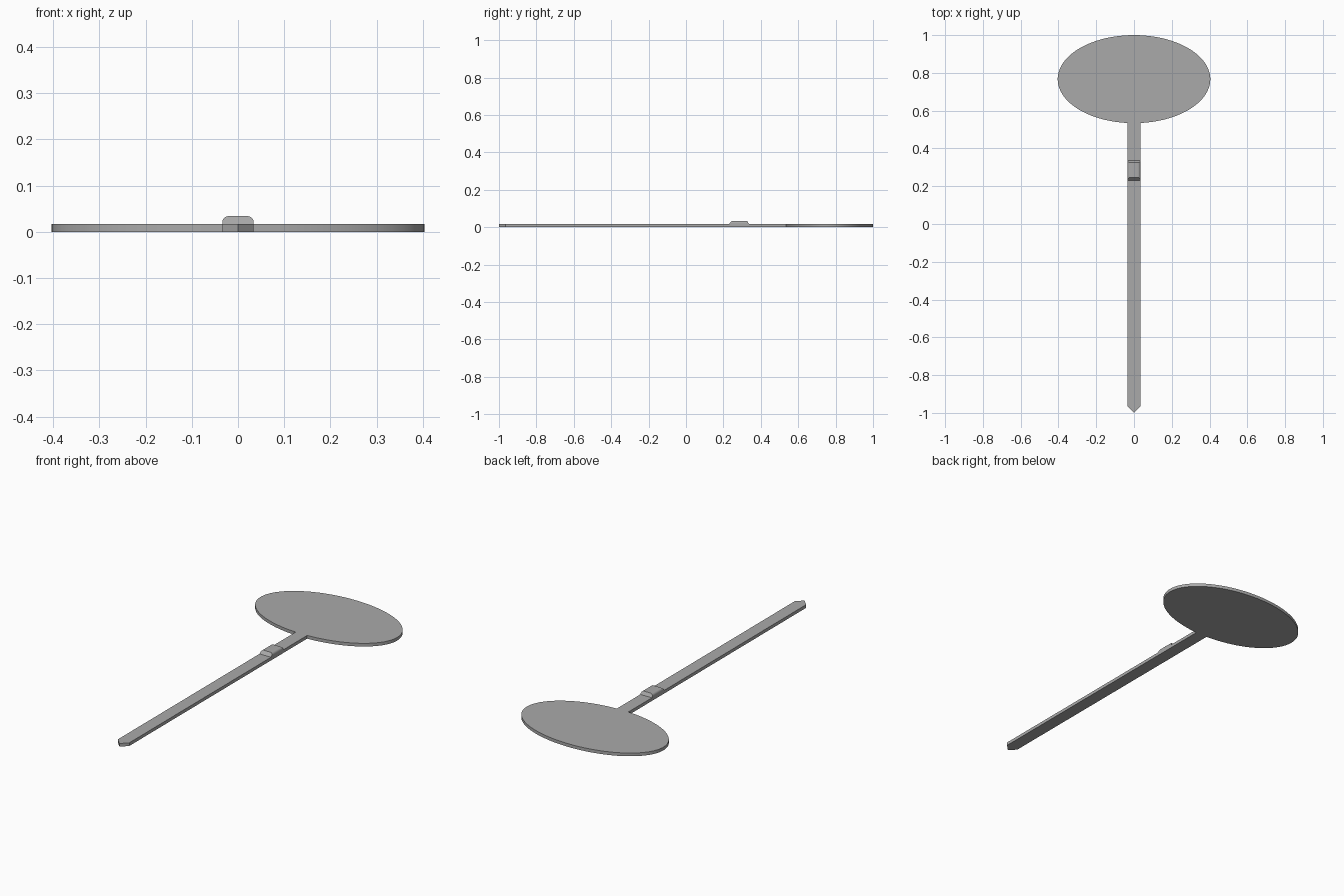
import bpy, bmesh, math

cube = bpy.data.objects.get("Cube")
if cube:
    bpy.data.objects.remove(cube, do_unlink=True)

T = 0.017      # sheet thickness
W = 0.034      # half width of the stem

grey = bpy.data.materials.new("plain_grey")
grey.use_nodes = True
colour = (0.4, 0.4, 0.4, 1)
grey.diffuse_color = colour
grey.node_tree.nodes["Principled BSDF"].inputs["Base Color"].default_value = colour


def prism(name, outline, offset, bevel_test=None, bevel=0.0):
    """Extrude a closed outline of 3D points along an offset."""
    bm = bmesh.new()
    face = bm.faces.new([bm.verts.new(p) for p in outline])
    new = bmesh.ops.extrude_face_region(bm, geom=[face], use_keep_orig=True)
    bmesh.ops.translate(bm, vec=offset,
                        verts=[g for g in new["geom"] if isinstance(g, bmesh.types.BMVert)])
    bmesh.ops.recalc_face_normals(bm, faces=bm.faces)
    if bevel_test:
        edges = [e for e in bm.edges if bevel_test(e)]
        bmesh.ops.bevel(bm, geom=edges, offset=bevel, segments=5,
                        profile=0.5, affect='EDGES')
    mesh = bpy.data.meshes.new(name)
    bm.to_mesh(mesh)
    bm.free()
    mesh.materials.append(grey)
    obj = bpy.data.objects.new(name, mesh)
    bpy.context.collection.objects.link(obj)
    bpy.ops.object.select_all(action='DESELECT')
    obj.select_set(True)
    bpy.context.view_layer.objects.active = obj
    bpy.ops.object.shade_smooth_by_angle(angle=math.radians(30))
    return obj


# Oval head with the pointed stem in one outline, so the sheet has no seam
CY, RX, RY, N = 0.767, 0.404, 0.233, 96
gap = math.asin(W / RX)
start = -math.pi / 2 + gap
sweep = 2 * (math.pi - gap)
outline = [(RX * math.cos(start + sweep * i / N),
            CY + RY * math.sin(start + sweep * i / N), 0) for i in range(N + 1)]
outline += [(-W, -0.966, 0), (0, -1, 0), (W, -0.966, 0)]
prism("head_and_stem", outline, (0, 0, T))


# Raised clip on the stem: sloped ends, rounded long top edges
def long_top_edge(e):
    a, b = (v.co for v in e.verts)
    return min(a.z, b.z) > 0.03 and abs(a.x - b.x) < 1e-4


H = 0.034
clip = [(-W, 0.23, T), (-W, 0.246, H), (-W, 0.326, H), (-W, 0.337, T)]
prism("stem_clip", clip, (2 * W, 0, 0), long_top_edge, 0.013)
